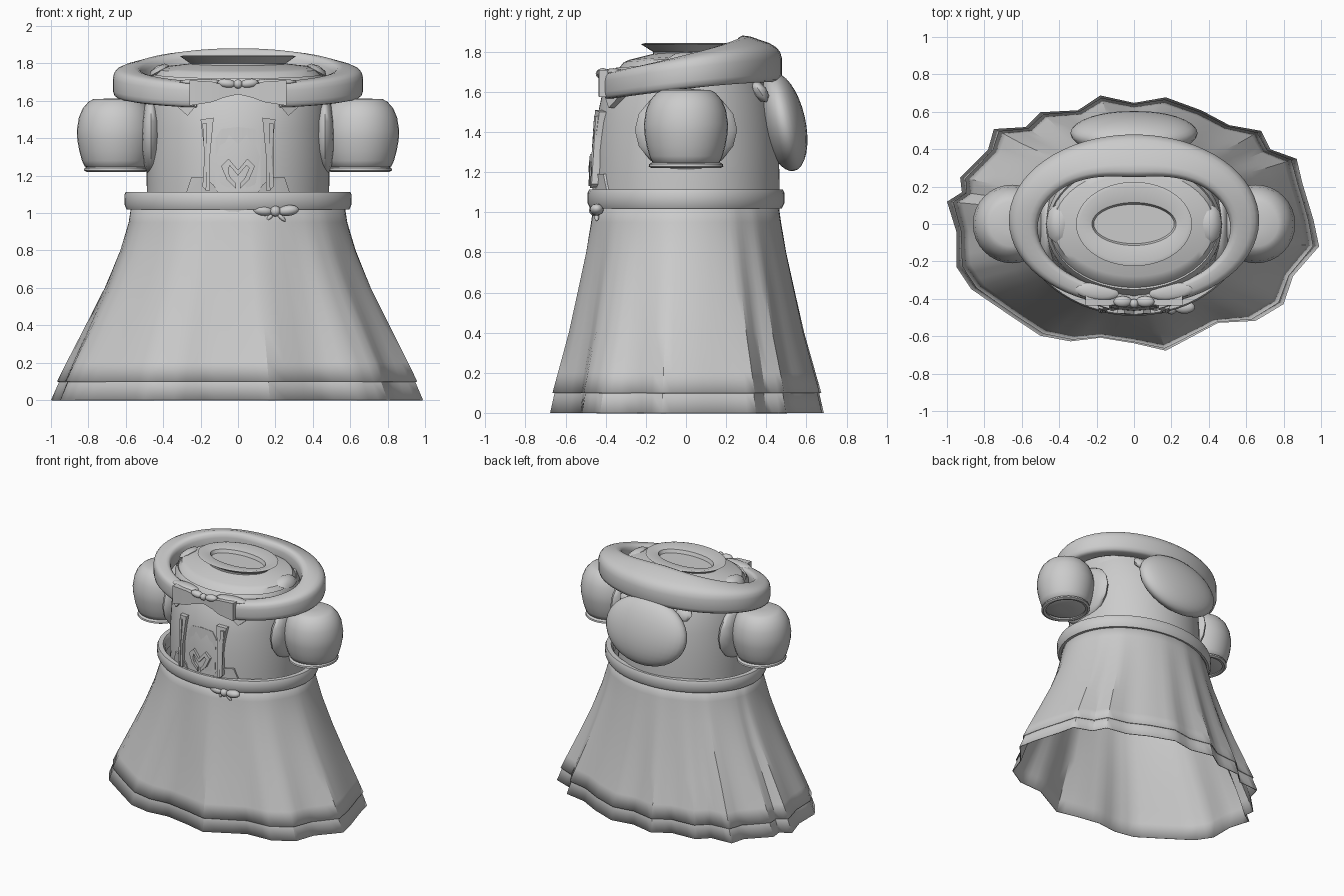
import bpy, bmesh
from math import sin, cos, pi, sqrt, radians, atan2, hypot
from mathutils import Matrix, Vector

if "Cube" in bpy.data.objects:
    bpy.data.objects.remove(bpy.data.objects["Cube"])

cloth = bpy.data.materials.new("light grey cloth")
cloth.use_nodes = True
GREY = (0.6, 0.6, 0.6, 1)
cloth.diffuse_color = GREY
cloth.node_tree.nodes["Principled BSDF"].inputs["Base Color"].default_value = GREY


def finish(name, bm, angle=35):
    """Turn a bmesh into a named, smooth shaded object."""
    bmesh.ops.recalc_face_normals(bm, faces=bm.faces)
    mesh = bpy.data.meshes.new(name)
    bm.to_mesh(mesh)
    bm.free()
    mesh.materials.append(cloth)
    obj = bpy.data.objects.new(name, mesh)
    bpy.context.collection.objects.link(obj)
    bpy.ops.object.select_all(action="DESELECT")
    obj.select_set(True)
    bpy.context.view_layer.objects.active = obj
    bpy.ops.object.shade_smooth_by_angle(angle=radians(angle))
    return obj


def loft(name, rings, caps=(False, False), angle=35):
    """Skin a list of closed rings."""
    bm = bmesh.new()
    rows = [[bm.verts.new(p) for p in ring] for ring in rings]
    n = len(rows[0])
    for a, b in zip(rows, rows[1:]):
        for i in range(n):
            j = (i + 1) % n
            bm.faces.new((a[i], a[j], b[j], b[i]))
    for row, cap in zip((rows[0], rows[-1]), caps):
        if cap:
            bm.faces.new(row)
    return finish(name, bm, angle)


def ellipse(rx, ry, z, cx=0, cy=0, tilt=0, n=48):
    ring = []
    for i in range(n):
        t = 2 * pi * i / n
        y = cy + ry * sin(t)
        ring.append((cx + rx * cos(t), y, z + tilt * y))
    return ring


def blob(name, loc, size, rot=(0, 0, 0), seg=24):
    bm = bmesh.new()
    bmesh.ops.create_uvsphere(bm, u_segments=seg, v_segments=seg // 2, radius=1)
    turn = Matrix.Rotation(rot[2], 4, "Z") @ Matrix.Rotation(rot[1], 4, "Y") @ Matrix.Rotation(rot[0], 4, "X")
    bm.transform(Matrix.Translation(loc) @ turn @ Matrix.Diagonal((*size, 1)))
    return finish(name, bm, 60)


def front(x, z):
    """Depth of the bodice front at x, z."""
    return -(0.465 - 0.1 * max(0, z - 1.25)) * sqrt(max(0, 1 - (x / 0.49) ** 2))


def plate(name, points, raise_by, side=1):
    """Thin appliqué that follows the bodice front."""
    bm = bmesh.new()
    outer = [bm.verts.new((side * x, front(x, z) - raise_by, z)) for x, z in points]
    inner = [bm.verts.new((side * x, front(x, z) + 0.02, z)) for x, z in points]
    faces = [bm.faces.new(outer), bm.faces.new(inner[::-1])]
    n = len(points)
    for i in range(n):
        j = (i + 1) % n
        bm.faces.new((outer[i], inner[i], inner[j], outer[j]))
    bmesh.ops.triangulate(bm, faces=faces)
    return finish(name, bm, 20)


def bow(name, x, y, z, s):
    """Small bow with two loops, two tails and a knot."""
    blob(name + "_knot", (x, y - 0.01, z), (0.25 * s, 0.25 * s, 0.25 * s), seg=12)
    for side, label in ((1, "left"), (-1, "right")):
        blob(f"{name}_loop_{label}", (x + side * 0.6 * s, y, z + 0.03 * s),
             (0.5 * s, 0.3 * s, 0.25 * s), (0, -side * 0.12, 0), 16)
        blob(f"{name}_tail_{label}", (x + side * 0.27 * s, y, z - 0.28 * s),
             (0.28 * s, 0.1 * s, 0.1 * s), (0, side * 0.75, 0), 12)


# Skirt layers: flared ellipses that take on the irregular pleats of the hem
FLARE = [(1.08, 0.565, 0.455), (0.95, 0.585, 0.475), (0.8, 0.63, 0.5), (0.6, 0.71, 0.54),
         (0.4, 0.805, 0.58), (0.2, 0.9, 0.63), (0.1, 0.945, 0.655), (0, 0.985, 0.675)]
HEM = [(0.96, 0.02), (0.9, 0.22), (0.87, 0.35), (0.73, 0.4), (0.68, 0.5), (0.51, 0.53),
       (0.36, 0.61), (0.17, 0.68), (0, 0.65), (-0.18, 0.69), (-0.3, 0.61), (-0.5, 0.6),
       (-0.58, 0.52), (-0.75, 0.51), (-0.78, 0.4), (-0.93, 0.25), (-0.92, 0.17), (-1, 0.12),
       (-0.95, -0.04), (-0.95, -0.23), (-0.87, -0.35), (-0.65, -0.5), (-0.5, -0.6),
       (-0.34, -0.63), (-0.18, -0.61), (0, -0.64), (0.17, -0.68), (0.45, -0.53),
       (0.65, -0.52), (0.8, -0.43), (0.85, -0.28), (0.99, -0.12)]


def skirt(name, levels, inset, grow):
    _, hem_x, hem_y = FLARE[-1]
    outline = []
    for a, b in zip(HEM, HEM[1:] + HEM[:1]):
        outline += [Vector(a).lerp(Vector(b), k / 3) for k in range(3)]
    rings = []
    for z, rx, ry in levels:
        low = 1 - z / 1.08
        ring = []
        for p in outline:
            u, v = p.x / hem_x, p.y / hem_y
            t = atan2(v, u)
            k = 1 + (hypot(u, v) - 1 + grow) * low
            ring.append(((rx - inset) * k * cos(t), (ry - inset) * k * sin(t), z))
        rings.append(ring)
    obj = loft(name, rings, angle=30)
    solid = obj.modifiers.new("cloth thickness", "SOLIDIFY")
    solid.thickness = 0.006


skirt("outer_skirt", FLARE[:-1], 0, 0.012)
skirt("under_skirt", FLARE, 0.008, 0.008)

# Waistband
band = [(0.55, 1.02), (0.595, 1.02), (0.607, 1.045), (0.608, 1.095), (0.6, 1.113),
        (0.565, 1.113), (0.55, 1.09), (0.55, 1.02)]
loft("waistband", [ellipse(r, r - 0.117, z, n=64) for r, z in band], angle=40)

# Bodice with rounded shoulders, layered yoke and flared neck
body = [(0.485, 0.465, 1.0), (0.488, 0.467, 1.15), (0.488, 0.462, 1.3),
        (0.482, 0.448, 1.45), (0.475, 0.42, 1.58), (0.46, 0.385, 1.66)]
loft("bodice", [ellipse(x, y, z, n=64) for x, y, z in body])
yoke = [(0.47, 0.39, 1.63), (0.47, 0.37, 1.71), (0.455, 0.34, 1.745), (0.45, 0.33, 1.735),
        (0.43, 0.3, 1.77), (0.4, 0.27, 1.78), (0.24, 0.16, 1.8)]
loft("yoke", [ellipse(x, y, z, cy=-0.01, tilt=0.07) for x, y, z in yoke])
neck = [(0.25, 0.16, 1.77), (0.255, 0.165, 1.8), (0.31, 0.225, 1.838), (0.29, 0.205, 1.843),
        (0.225, 0.115, 1.825), (0.215, 0.105, 1.80)]
loft("neck", [ellipse(x, y, z) for x, y, z in neck], caps=(False, True))

# Thick tilted collar, open at the front
sections = []
for i in range(57):
    t = radians(-90 + 21 + i * (360 - 42) / 56)
    back = (sin(t) + 1) / 2
    out = Vector((0.67 * cos(t), 0.46 * sin(t), 0))
    width, high = 0.09 + 0.14 * back, 0.066 + 0.03 * back
    inward = -out.normalized()
    section = []
    for k in range(16):
        a = 2 * pi * (k + 0.5) / 16
        u = (1 if cos(a) > 0 else -1) * abs(cos(a)) ** 0.55
        v = (1 if sin(a) > 0 else -1) * abs(sin(a)) ** 0.55
        p = out + inward * (width / 2) * (1 - u)
        y = p.y + 0.02
        section.append((p.x, y, 1.70 + 0.18 * y + high * v - 0.06 * back * back * u))
    sections.append(section)
loft("collar", sections, caps=(True, True), angle=45)

# Collar bow: two flared wings, leaves behind and a small bow over them
for side, label in ((1, "left"), (-1, "right")):
    wing = []
    for x, high, deep in ((0.0, 0.02, 0.02), (0.08, 0.035, 0.03), (0.14, 0.055, 0.04), (0.26, 0.068, 0.045)):
        y, z = -0.405 + 0.06 * x, 1.655 - 0.05 * x
        wing.append([(side * x, y - deep, z - high), (side * x, y + deep, z - high),
                     (side * x, y + deep, z + high), (side * x, y - deep, z + high)])
    loft("collar_bow_wing_" + label, wing, caps=(True, True), angle=30)
    blob("collar_bow_leaf_" + label, (side * 0.2, -0.36, 1.70), (0.12, 0.045, 0.018),
         (0, 0, side * 0.12), 16)
bow("collar_bow", 0, -0.415, 1.69, 0.1)
bow("waist_bow", 0.2, -0.445, 1.01, 0.115)

# Puff sleeves with cuffs, and the armhole trims behind them
PUFF = [(0.05, 1.23), (0.14, 1.235), (0.168, 1.25), (0.182, 1.28), (0.196, 1.33), (0.207, 1.39),
        (0.21, 1.44), (0.199, 1.51), (0.178, 1.56), (0.147, 1.595), (0.12, 1.61), (0.03, 1.612)]
CUFF = [(0.165, 1.25), (0.15, 1.225), (0.17, 1.22), (0.186, 1.228), (0.184, 1.24), (0.165, 1.25)]
for side, label in ((1, "left"), (-1, "right")):
    cx = side * 0.652
    loft("sleeve_" + label, [ellipse(r, r, z, cx, n=32) for r, z in PUFF],
         caps=(True, True), angle=50)
    loft("cuff_" + label, [ellipse(r * 0.92, r, z, cx, n=32) for r, z in CUFF])
    blob("armhole_trim_" + label, (side * 0.465, 0, 1.41), (0.06, 0.255, 0.21), seg=16)
    # Small frills inside the collar and tie ends under it
    blob("yoke_frill_" + label, (side * 0.42, 0, 1.76), (0.06, 0.1, 0.03), (0, side * 0.5, 0), 8)
    blob("back_tie_" + label, (side * 0.24, 0.37, 1.6), (0.07, 0.035, 0.06), (0.6, 0, 0), 8)

# Rounded cushion at the back
blob("back_cushion", (0, 0.485, 1.45), (0.34, 0.11, 0.25), (0.22, 0, 0), 32)

# Appliqué on the bodice front
plate("front_panel", [(-0.12, 1.12), (0, 1.12), (0.12, 1.12), (0.12, 1.4), (0.09, 1.45),
                      (0, 1.46), (-0.09, 1.45), (-0.12, 1.4)], 0.006)
for side, label in ((1, "left"), (-1, "right")):
    plate("waist_panel_" + label, [(0.1, 1.1), (0.19, 1.1), (0.28, 1.1), (0.25, 1.19),
                                   (0.18, 1.19), (0.13, 1.15)], 0.012, side)
    plate("ribbon_" + label, [(0.15, 1.12), (0.175, 1.12), (0.175, 1.3), (0.2, 1.5),
                              (0.13, 1.51), (0.15, 1.3)], 0.03, side)
    plate("ribbon_fold_" + label, [(0.17, 1.12), (0.19, 1.14), (0.18, 1.3), (0.19, 1.48),
                                   (0.165, 1.48)], 0.042, side)
    plate("heart_outline_" + label, [(0, 1.23), (0.05, 1.29), (0.09, 1.25), (0.06, 1.18), (0.01, 1.13),
                                     (0.01, 1.16), (0.04, 1.19), (0.06, 1.24), (0.045, 1.255),
                                     (0, 1.2)], 0.02, side)
    plate("neckline_point_" + label, [(0.2, 1.6), (0.27, 1.52), (0.36, 1.6)], 0.02, side)
